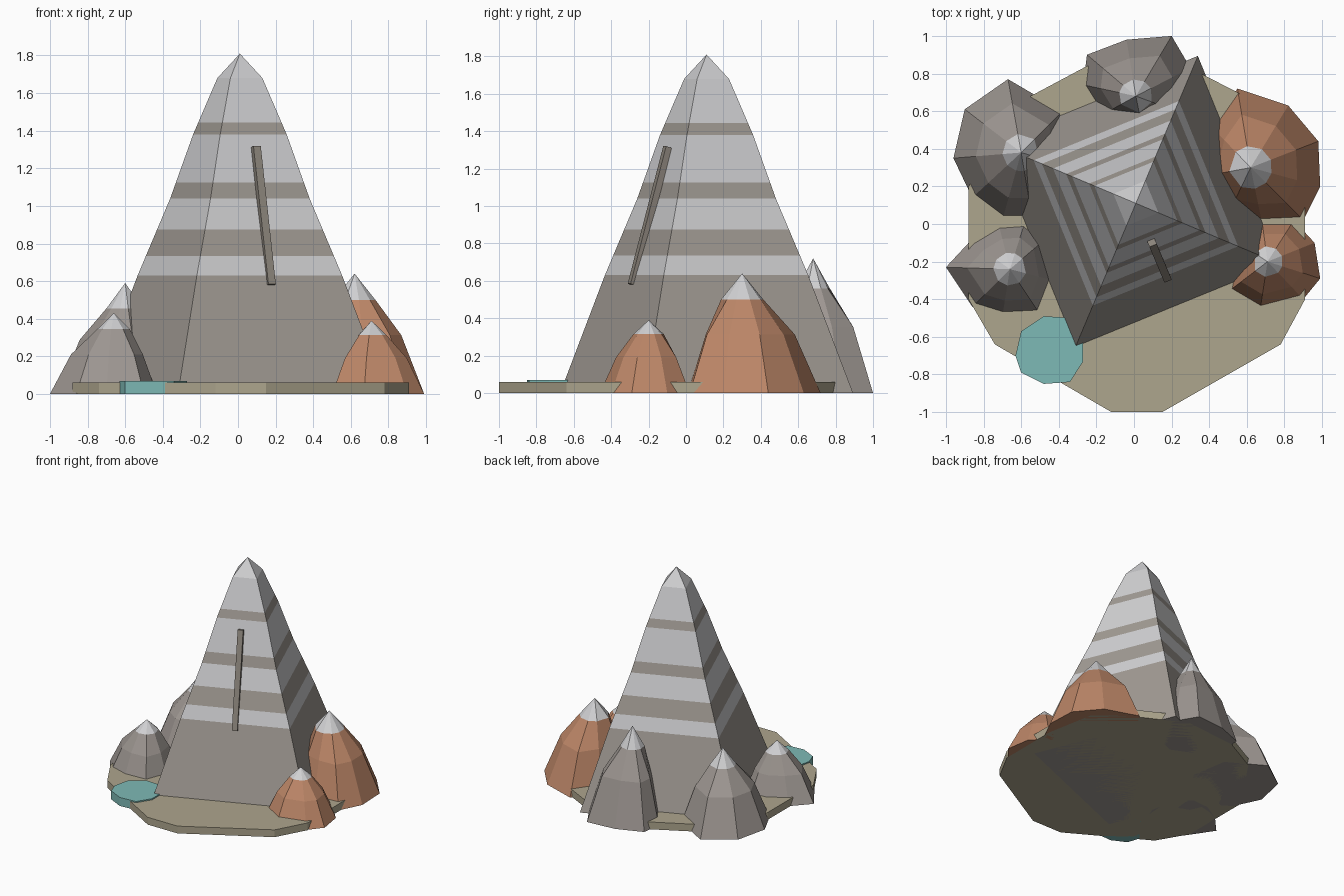
import bpy, bmesh, math
from mathutils import Vector, Matrix

if "Cube" in bpy.data.objects:
    bpy.data.objects.remove(bpy.data.objects["Cube"])


def material(name, r, g, b):
    m = bpy.data.materials.new(name)
    m.diffuse_color = [(c / 255) ** 2.2 for c in (r, g, b)] + [1]
    m.use_nodes = True
    m.node_tree.nodes["Principled BSDF"].inputs["Base Color"].default_value = m.diffuse_color
    return m


SNOW = material("snow", 208, 208, 210)
STONE = material("stone", 160, 154, 147)
GREY = material("grey_rock", 156, 149, 144)
BROWN = material("brown_rock", 188, 134, 104)
EARTH = material("earth", 172, 164, 140)
WATER = material("water", 125, 184, 180)
RAIL = material("dark_stone", 140, 133, 124)


def loft(name, rings, apex, mats, rule):
    """Stack rings of points, close the bottom, finish in an apex or flat top."""
    bm = bmesh.new()
    loops = [[bm.verts.new(p) for p in ring] for ring in rings]
    n = len(loops[0])
    bm.faces.new(loops[0][::-1])
    for a, b in zip(loops, loops[1:]):
        for i in range(n):
            j = (i + 1) % n
            bm.faces.new((a[i], a[j], b[j], b[i]))
    if apex:
        tip = bm.verts.new(apex)
        for i in range(n):
            bm.faces.new((loops[-1][i], loops[-1][(i + 1) % n], tip))
    else:
        bm.faces.new(loops[-1])
    bmesh.ops.recalc_face_normals(bm, faces=bm.faces)
    for f in bm.faces:
        f.material_index = rule(f.calc_center_median().z)
    me = bpy.data.meshes.new(name)
    bm.to_mesh(me)
    bm.free()
    for m in mats:
        me.materials.append(m)
    ob = bpy.data.objects.new(name, me)
    bpy.context.collection.objects.link(ob)
    return ob


def slab(name, outline, top, mat):
    rings = [[(x, y, z) for x, y in outline] for z in (0, top)]
    return loft(name, rings, None, [mat], lambda z: 0)


# ground plate and pond
slab("ground", [(-0.12, -1), (0.15, -1), (0.78, -0.64), (0.91, -0.4), (0.91, 0.1),
                (0.83, 0.52), (0.55, 0.7), (0.2, 0.88), (-0.25, 0.84), (-0.55, 0.68),
                (-0.88, 0.2), (-0.88, -0.4), (-0.74, -0.64)], 0.06, EARTH)
slab("pond", [(-0.48, -0.85), (-0.34, -0.84), (-0.27, -0.73), (-0.27, -0.58),
              (-0.33, -0.5), (-0.48, -0.49), (-0.6, -0.57), (-0.63, -0.7),
              (-0.6, -0.79)], 0.07, WATER)

# main four-sided peak with snow bands
CX, CY = 0.01, 0.11
TURN = math.atan2(-0.92, -0.387)
KEYS = [(0, 0.85), (0.63, 0.59), (1.04, 0.402), (1.38, 0.27), (1.68, 0.13)]
SNOW_BANDS = [(0.63, 0.735), (0.875, 1.04), (1.125, 1.38), (1.445, 1.9)]


def radius(z):
    for (z0, r0), (z1, r1) in zip(KEYS, KEYS[1:]):
        if z <= z1:
            return r0 + (r1 - r0) * (z - z0) / (z1 - z0)


def square(z):
    return [(CX + radius(z) * math.cos(TURN + i * math.pi / 2),
             CY + radius(z) * math.sin(TURN + i * math.pi / 2), z) for i in range(4)]


levels = [0, 0.63, 0.735, 0.875, 1.04, 1.125, 1.38, 1.445, 1.68]
loft("main_peak", [square(z) for z in levels], (CX, CY, 1.81), [STONE, SNOW],
     lambda z: int(any(a < z < b for a, b in SNOW_BANDS)))

# straight bar lying on the front face
top, low = Vector((0.095, -0.098, 1.315)), Vector((0.175, -0.288, 0.58))
axis = (top - low).normalized()
out = Vector((0.377, -0.924, 0))
out = (out - axis * out.dot(axis)).normalized()
side = out.cross(axis)
corners = [(-0.021, -0.018), (0.021, -0.018), (0.021, 0.018), (-0.021, 0.018)]
loft("face_bar", [[p + side * u + out * v for u, v in corners] for p in (low, top)],
     None, [RAIL], lambda z: 0)


# small faceted mountains with snow caps
def mountain(name, apex, cap_z, cap_r, mat, base):
    ax, ay, h = apex
    rings = [[(x, y, 0) for x, y in base]]
    rings.append([(ax + (x - ax) * 0.67, ay + (y - ay) * 0.67, h * 0.49) for x, y in base])
    cap = []
    for x, y in base:
        d = Vector((x - ax, y - ay)).normalized() * cap_r
        cap.append((ax + d.x, ay + d.y, cap_z))
    rings.append(cap)
    loft(name, rings, apex, [mat, SNOW], lambda z: int(z > cap_z))


mountain("back_left_mountain", (-0.6, 0.38, 0.59), 0.455, 0.1, GREY,
         [(-0.38, 0.6), (-0.67, 0.77), (-0.9, 0.61), (-0.96, 0.35), (-0.86, 0.14),
          (-0.7, 0.02), (-0.54, 0.02), (-0.33, 0.3)])
mountain("front_left_mountain", (-0.66, -0.24, 0.43), 0.345, 0.088, GREY,
         [(-0.47, -0.08), (-0.58, 0.01), (-0.72, 0), (-0.87, -0.09), (-1, -0.23),
          (-0.86, -0.44), (-0.7, -0.49), (-0.5, -0.48), (-0.43, -0.3)])
mountain("back_mountain", (0.01, 0.68, 0.72), 0.56, 0.09, GREY,
         [(0.3, 0.83), (0.2, 1), (-0.04, 0.98), (-0.25, 0.9), (-0.27, 0.74),
          (-0.17, 0.58), (0.05, 0.48), (0.28, 0.58)])
mountain("large_brown_mountain", (0.62, 0.3, 0.64), 0.5, 0.115, BROWN,
         [(0.99, 0.2), (0.98, 0.44), (0.82, 0.63), (0.55, 0.72), (0.41, 0.52),
          (0.35, 0.25), (0.5, 0.05), (0.68, 0.01), (0.9, 0.02)])
mountain("small_brown_mountain", (0.71, -0.2, 0.39), 0.315, 0.082, BROWN,
         [(0.99, -0.29), (0.96, -0.1), (0.85, 0.02), (0.68, 0.02), (0.56, -0.1),
          (0.5, -0.36), (0.67, -0.46), (0.9, -0.4)])
